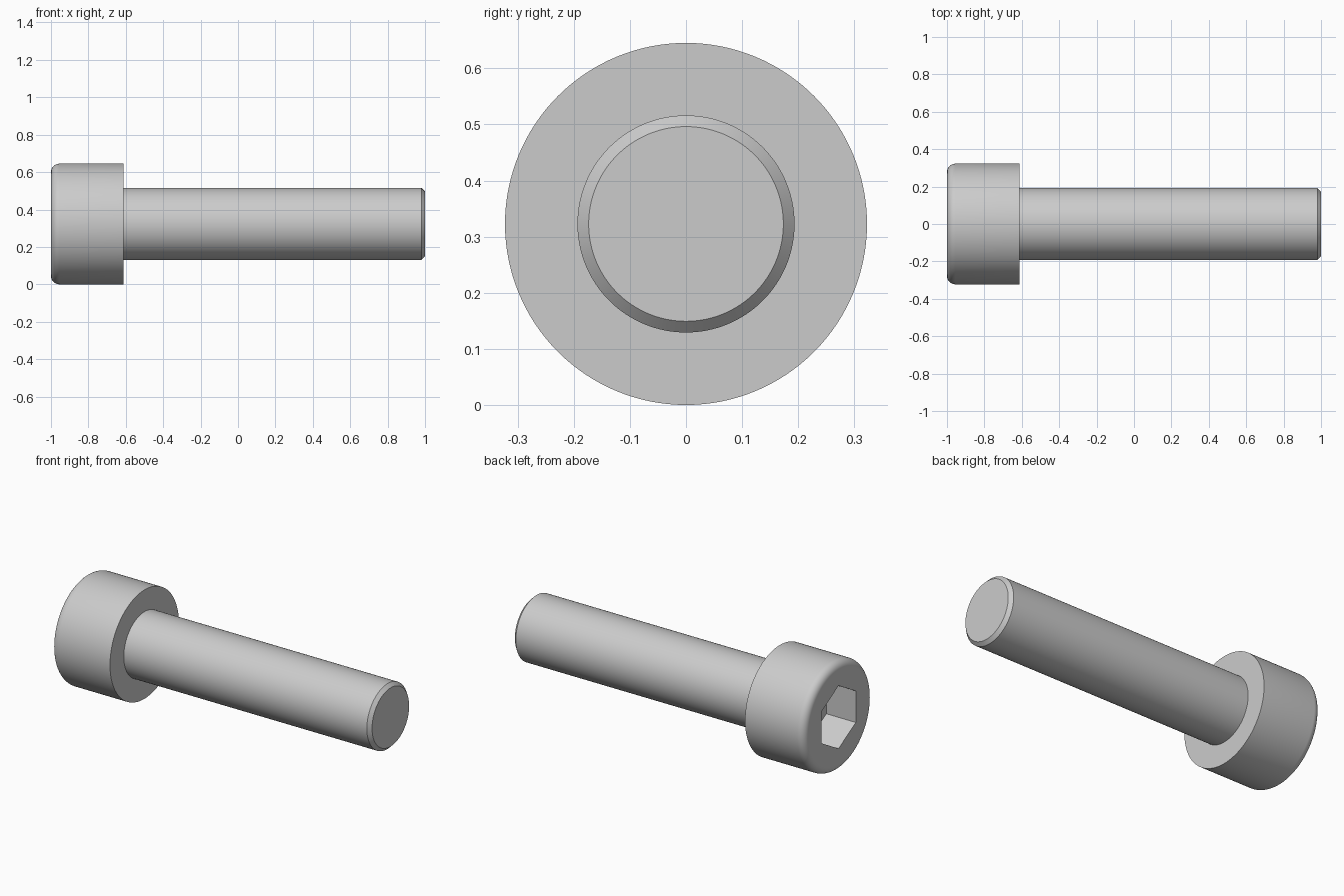
import bpy, bmesh
from math import sin, cos, pi, radians, sqrt
from mathutils import Vector, Matrix

if "Cube" in bpy.data.objects:
    bpy.data.objects.remove(bpy.data.objects["Cube"])

R_HEAD, R_SHAFT, X_HEAD = 0.3226, 0.1935, -0.613
FILLET, CHAMFER = 0.045, 0.02
FLATS, DEPTH = 0.3226, 0.1935
AXIS = Vector((0, 0, R_HEAD))


def make_object(name, bm):
    bmesh.ops.recalc_face_normals(bm, faces=bm.faces)
    mesh = bpy.data.meshes.new(name)
    bm.to_mesh(mesh)
    bm.free()
    obj = bpy.data.objects.new(name, mesh)
    bpy.context.collection.objects.link(obj)
    return obj


def lathe(name, profile, sides):
    """Turn an (x, radius) profile into a capped solid around the screw axis."""
    bm = bmesh.new()
    rings = []
    for x, r in profile:
        rings.append([bm.verts.new(AXIS + Vector((x, r * sin(2 * pi * i / sides), r * cos(2 * pi * i / sides))))
                      for i in range(sides)])
    for a, b in zip(rings, rings[1:]):
        for i in range(sides):
            j = (i + 1) % sides
            bm.faces.new((a[i], a[j], b[j], b[i]))
    bm.faces.new(rings[0])
    bm.faces.new(rings[-1])
    return make_object(name, bm)


# Head with rounded rim, shaft with chamfered tip
rim = [(-1 + FILLET * (1 - sin(t)), R_HEAD - FILLET * (1 - cos(t)))
       for t in (pi / 2 * (1 - k / 8) for k in range(9))]
profile = rim + [(X_HEAD, R_HEAD), (X_HEAD, R_SHAFT),
                 (1 - CHAMFER, R_SHAFT), (1, R_SHAFT - CHAMFER)]
screw = lathe("socket_head_screw", profile, 128)

# Hexagonal socket, corners pointing up and down
r_hex = FLATS / sqrt(3)
cutter = lathe("socket_cutter", [(-1.1, r_hex), (-1 + DEPTH, r_hex)], 6)
cutter.hide_render = True

cut = screw.modifiers.new("socket", 'BOOLEAN')
cut.operation = 'DIFFERENCE'
cut.solver = 'EXACT'
cut.object = cutter

bpy.ops.object.select_all(action='DESELECT')
bpy.context.view_layer.objects.active = screw
screw.select_set(True)
bpy.ops.object.modifier_apply(modifier=cut.name)
bpy.data.objects.remove(cutter)
bpy.ops.object.shade_smooth_by_angle(angle=radians(30))
